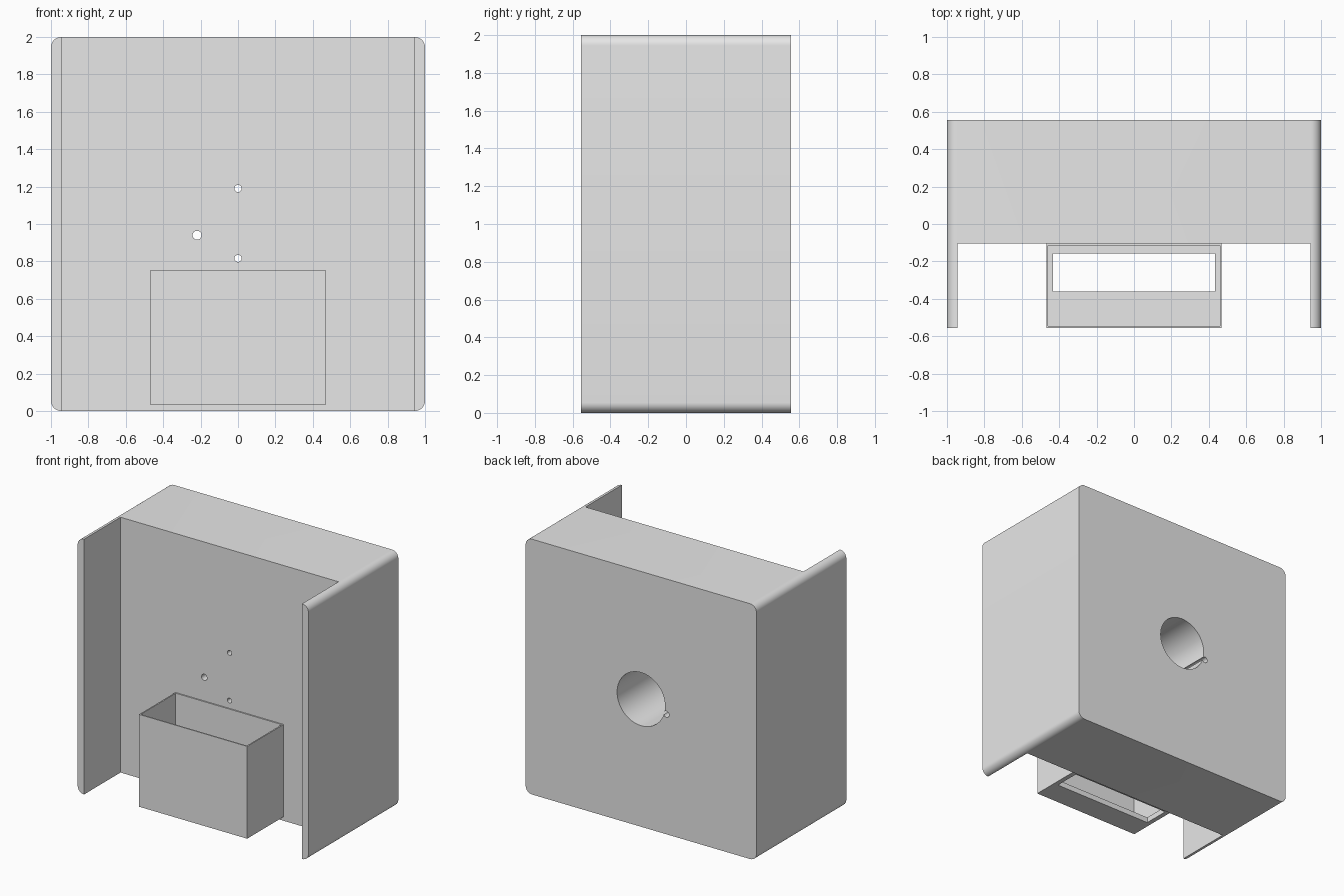
import bpy
import bmesh
from math import radians
from mathutils import Matrix, Vector

cube = bpy.data.objects.get("Cube")
if cube:
    bpy.data.objects.remove(cube, do_unlink=True)

DEPTH = 0.556      # half depth of the housing
PANEL = -0.105     # front of the recessed panel
INNER = 0.945      # inside face of the side flanges
WALL = 0.01        # holder wall thickness

grey = bpy.data.materials.new("plain grey")
grey.use_nodes = True
grey.diffuse_color = (0.8, 0.8, 0.8, 1)
grey.node_tree.nodes["Principled BSDF"].inputs["Base Color"].default_value = grey.diffuse_color


def finish(name, bm):
    mesh = bpy.data.meshes.new(name)
    bmesh.ops.recalc_face_normals(bm, faces=bm.faces)
    bm.to_mesh(mesh)
    bm.free()
    mesh.materials.append(grey)
    obj = bpy.data.objects.new(name, mesh)
    bpy.context.collection.objects.link(obj)
    return obj


def box(name, low, high, radius=0):
    """Box between two corners, optionally rounding the edges along y."""
    low, high = Vector(low), Vector(high)
    bm = bmesh.new()
    bmesh.ops.create_cube(bm, size=1)
    bmesh.ops.scale(bm, vec=high - low, verts=bm.verts)
    bmesh.ops.translate(bm, vec=(low + high) / 2, verts=bm.verts)
    if radius:
        edges = [e for e in bm.edges
                 if abs((e.verts[0].co - e.verts[1].co).normalized().y) > 0.9]
        bmesh.ops.bevel(bm, geom=edges, offset=radius, segments=12,
                        profile=0.5, affect='EDGES')
    return finish(name, bm)


def rod(name, x, z, radius, y0, y1, sides=32):
    """Cylinder lying along y."""
    bm = bmesh.new()
    place = Matrix.Translation((x, (y0 + y1) / 2, z)) @ Matrix.Rotation(radians(90), 4, 'X')
    bmesh.ops.create_cone(bm, cap_ends=True, segments=sides, radius1=radius,
                          radius2=radius, depth=y1 - y0, matrix=place)
    return finish(name, bm)


def activate(obj):
    bpy.ops.object.select_all(action='DESELECT')
    obj.select_set(True)
    bpy.context.view_layer.objects.active = obj


def cut(target, cutter):
    cutter.hide_render = True
    mod = target.modifiers.new("cut", 'BOOLEAN')
    mod.operation = 'DIFFERENCE'
    mod.solver = 'EXACT'
    mod.object = cutter
    activate(target)
    bpy.ops.object.modifier_apply(modifier=mod.name)
    bpy.data.objects.remove(cutter, do_unlink=True)


# Housing: rounded block with two side flanges left by the front recess
housing = box("housing", (-1, -DEPTH, 0), (1, DEPTH, 2), radius=0.055)
cut(housing, box("recess_cutter", (-INNER, -1, -1), (INNER, PANEL, 3)))

# Large blind bore in the back
cut(housing, rod("bore_cutter", 0, 1, 0.208, PANEL + 0.055, 1, sides=96))

# Two screw holes and a cable hole
for x, z, radius in ((0, 1.19, 0.019), (0, 0.816, 0.019), (-0.219, 0.94, 0.024)):
    cut(housing, rod("hole_cutter", x, z, radius, -1, 1.2))

# Open-topped holder with a slot in its floor
holder = box("holder", (-0.469, -DEPTH, 0.032), (0.469, PANEL, 0.755))
cut(holder, box("cavity_cutter", (-0.469 + WALL, -DEPTH + WALL, 0.075),
                (0.469 - WALL, PANEL - WALL, 1)))
cut(holder, box("slot_cutter", (-0.432, -0.362, -0.1), (0.432, -0.157, 0.2)))

for obj in (housing, holder):
    activate(obj)
    bpy.ops.object.shade_smooth_by_angle(angle=radians(30))
